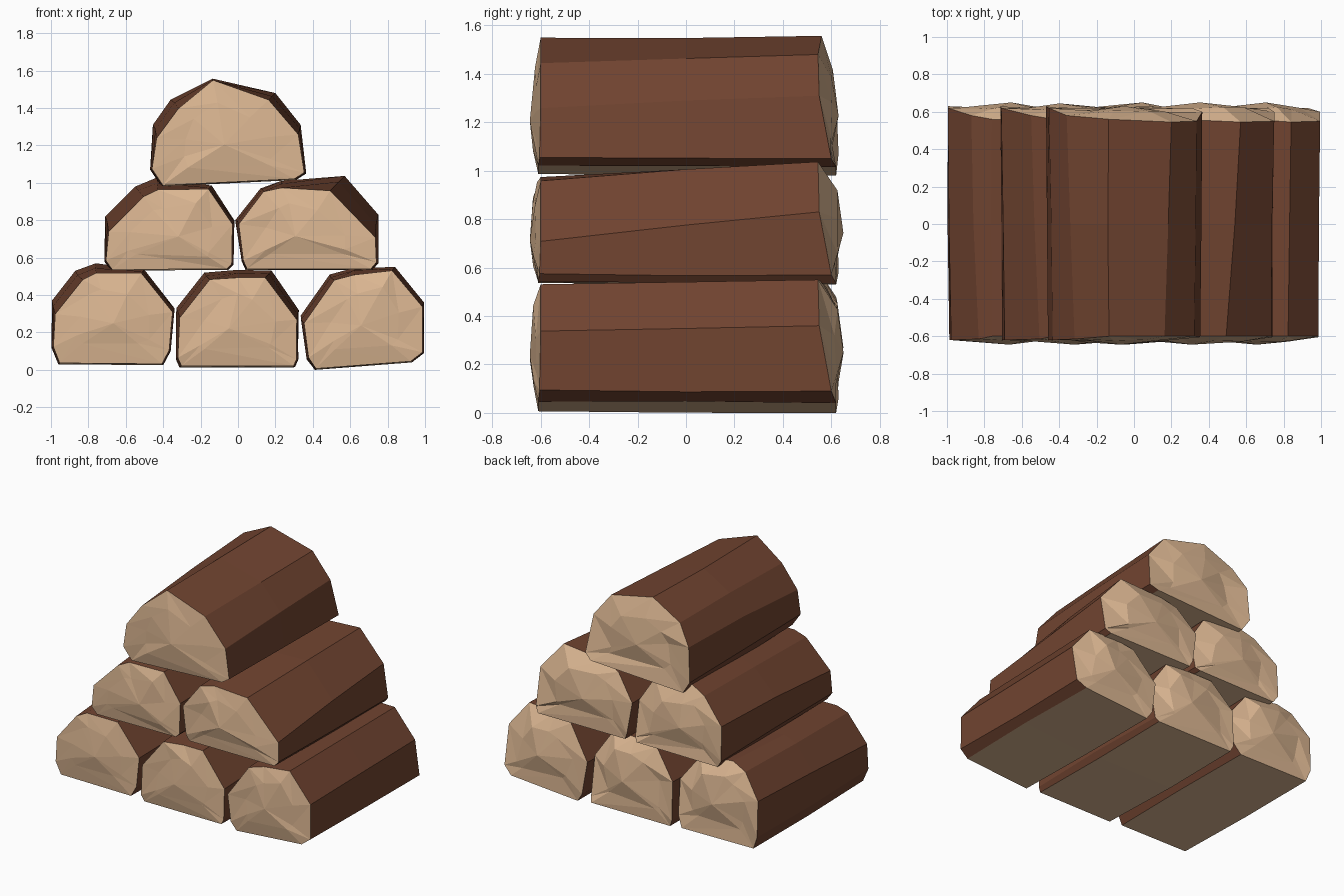
import bpy, bmesh, random
from mathutils import Vector

if "Cube" in bpy.data.objects:
    bpy.data.objects.remove(bpy.data.objects["Cube"])

random.seed(4)


def material(name, rgb):
    m = bpy.data.materials.new(name)
    m.diffuse_color = (*rgb, 1)
    m.use_nodes = True
    m.node_tree.nodes["Principled BSDF"].inputs["Base Color"].default_value = m.diffuse_color
    return m


bark = material("dark_bark", (0.165, 0.058, 0.030))
wood = material("cut_wood", (0.72, 0.475, 0.29))

# Distance of the cut outline along the log, point by point
FRONT_Y = [-.61, -.62, -.62, -.615, -.60, -.60, -.60, -.605, -.61]
BACK_Y = [.62, .63, .62, .58, .56, .545, .55, .60, .62]


def front_outline(pts, left, peak, right):
    """Worn front end: rim shrunk a little, upper corners pulled in."""
    cx = sum(p[0] for p in pts) / 9
    cz = sum(p[1] for p in pts) / 9
    out = [[cx + (x - cx) * .975, cz + (z - cz) * .975] for x, z in pts]
    for i, dx, dz in ((2, .05, left), (3, .5 * left, .6 * left), (4, 0, peak),
                      (5, -.6 * right, .6 * right), (6, -.05 * right, right)):
        out[i][0] += dx * (.2 if i == 2 else 1)
        out[i][1] -= dz
    return out


def log(name, pts, left, peak, right, bulge):
    bm = bmesh.new()
    front = front_outline(pts, left, peak, right)
    # Bark rings: front, middle, back
    rings = [[bm.verts.new((x, y, z)) for (x, z), y in zip(front, FRONT_Y)]]
    mid = []
    for (x, z), (fx, fz) in zip(pts, front):
        j = random.uniform(-.006, .006)
        mid.append(bm.verts.new((.6 * x + .4 * fx + j, 0, .6 * z + .4 * fz + j)))
    rings.append(mid)
    rings.append([bm.verts.new((x, y, z)) for (x, z), y in zip(pts, BACK_Y)])
    for a, b in zip(rings, rings[1:]):
        for i in range(9):
            k = (i + 1) % 9
            f = bm.faces.new((a[i], a[k], b[k], b[i]))
            f.material_index = 1 if i == 8 else 0   # split underside is bare
    # Domed cut ends
    for ring, y_in, y_top in ((rings[0], -.625, -.645), (rings[2], bulge - .03, bulge)):
        c = sum((v.co for v in ring), Vector()) / 9
        inner = []
        for v in ring:
            p = c.lerp(v.co, .6 + random.uniform(-.08, .08))
            p.y = y_in + random.uniform(-.008, .008)
            inner.append(bm.verts.new(p))
        apex = bm.verts.new((c.x + random.uniform(-.05, .05), y_top, c.z - .02))
        for i in range(9):
            k = (i + 1) % 9
            for vs in ((ring[i], ring[k], inner[k]), (ring[i], inner[k], inner[i]),
                       (inner[i], inner[k], apex)):
                bm.faces.new(vs).material_index = 1
    bmesh.ops.recalc_face_normals(bm, faces=bm.faces)
    me = bpy.data.meshes.new(name)
    bm.to_mesh(me)
    bm.free()
    me.materials.append(bark)
    me.materials.append(wood)
    bpy.context.collection.objects.link(bpy.data.objects.new(name, me))


# Profiles run from bottom left, up the left side, over the top, down the right
log("bottom_left_log",
    [(-.96, .03), (-.995, .12), (-.995, .37), (-.87, .53), (-.76, .57),
     (-.50, .535), (-.34, .33), (-.36, .10), (-.40, .025)], .07, .045, .02, .65)
log("bottom_middle_log",
    [(-.31, .015), (-.33, .06), (-.33, .33), (-.18, .52), (0, .535),
     (.18, .53), (.325, .32), (.32, .05), (.305, .015)], .05, .035, .05, .65)
log("bottom_right_log",
    [(.41, .0), (.37, .06), (.335, .29), (.49, .51), (.62, .545),
     (.84, .55), (.995, .36), (.995, .09), (.93, .04)], .04, .03, .02, .65)
log("middle_left_log",
    [(-.68, .53), (-.715, .58), (-.71, .82), (-.55, .98), (-.43, 1.03),
     (-.14, .985), (-.02, .80), (-.025, .56), (-.05, .535)], .08, .06, .02, .645)
log("middle_right_log",
    [(.04, .535), (.02, .58), (-.015, .80), (.12, .97), (.23, 1.01),
     (.57, 1.037), (.75, .83), (.75, .57), (.72, .535)], .02, .03, .12, .65)
log("top_log",
    [(-.41, .98), (-.47, 1.07), (-.455, 1.31), (-.36, 1.445), (-.135, 1.557),
     (.20, 1.48), (.335, 1.31), (.365, 1.05), (.31, 1.015)], .07, .0, .05, .63)
